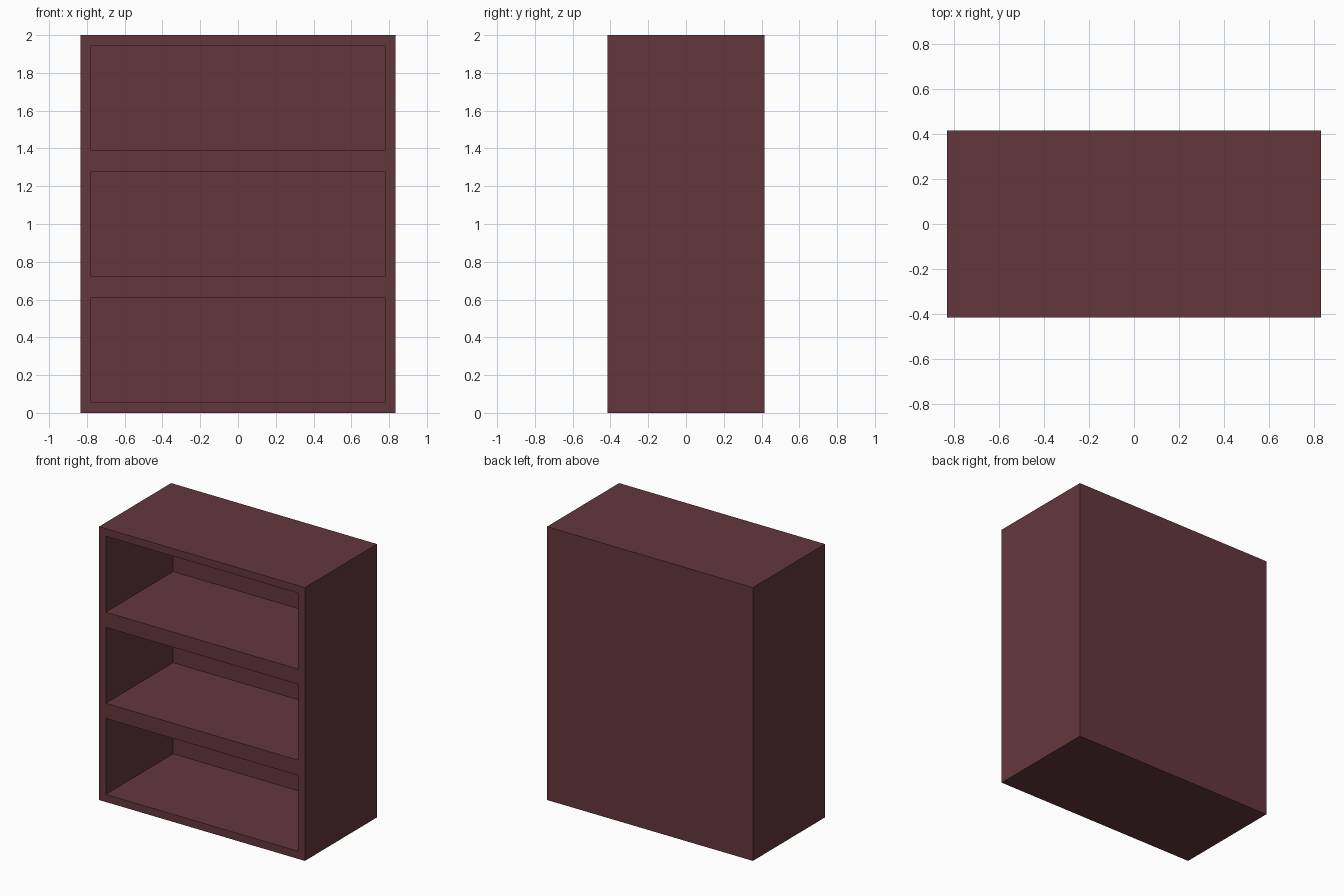
import bpy

if "Cube" in bpy.data.objects:
    bpy.data.objects.remove(bpy.data.objects["Cube"])

W, D, H = 1.6667, 0.8333, 2.0      # outer size
T = 0.0556                         # wall and back thickness
BAYS = 3
BAY_H = H / BAYS                   # each bay is a box with walls T thick

wood = bpy.data.materials.new("dark red wood")
wood.diffuse_color = (0.127, 0.038, 0.0467, 1)
wood.use_nodes = True
wood.node_tree.nodes["Principled BSDF"].inputs["Base Color"].default_value = wood.diffuse_color


def box(name, lo, hi):
    """Axis-aligned box between two corners."""
    bpy.ops.mesh.primitive_cube_add(size=1)
    ob = bpy.context.object
    ob.name = name
    for v in ob.data.vertices:
        v.co = [(a + b) / 2 + c * (b - a) for a, b, c in zip(lo, hi, v.co)]
    ob.data.materials.append(wood)
    return ob


# Bookcase body
body = box("bookcase_body", (-W / 2, -D / 2, 0), (W / 2, D / 2, H))

# Open compartments, cut from the front and stopping at the back panel
for i in range(BAYS):
    z = i * BAY_H
    cutter = box(f"compartment_cutter_{i + 1}",
                 (-W / 2 + T, -D / 2 - 0.1, z + T),
                 (W / 2 - T, D / 2 - T, z + BAY_H - T))
    cutter.hide_render = True
    cutter.hide_set(True)
    cut = body.modifiers.new(f"compartment_{i + 1}", 'BOOLEAN')
    cut.operation = 'DIFFERENCE'
    cut.solver = 'EXACT'
    cut.object = cutter
